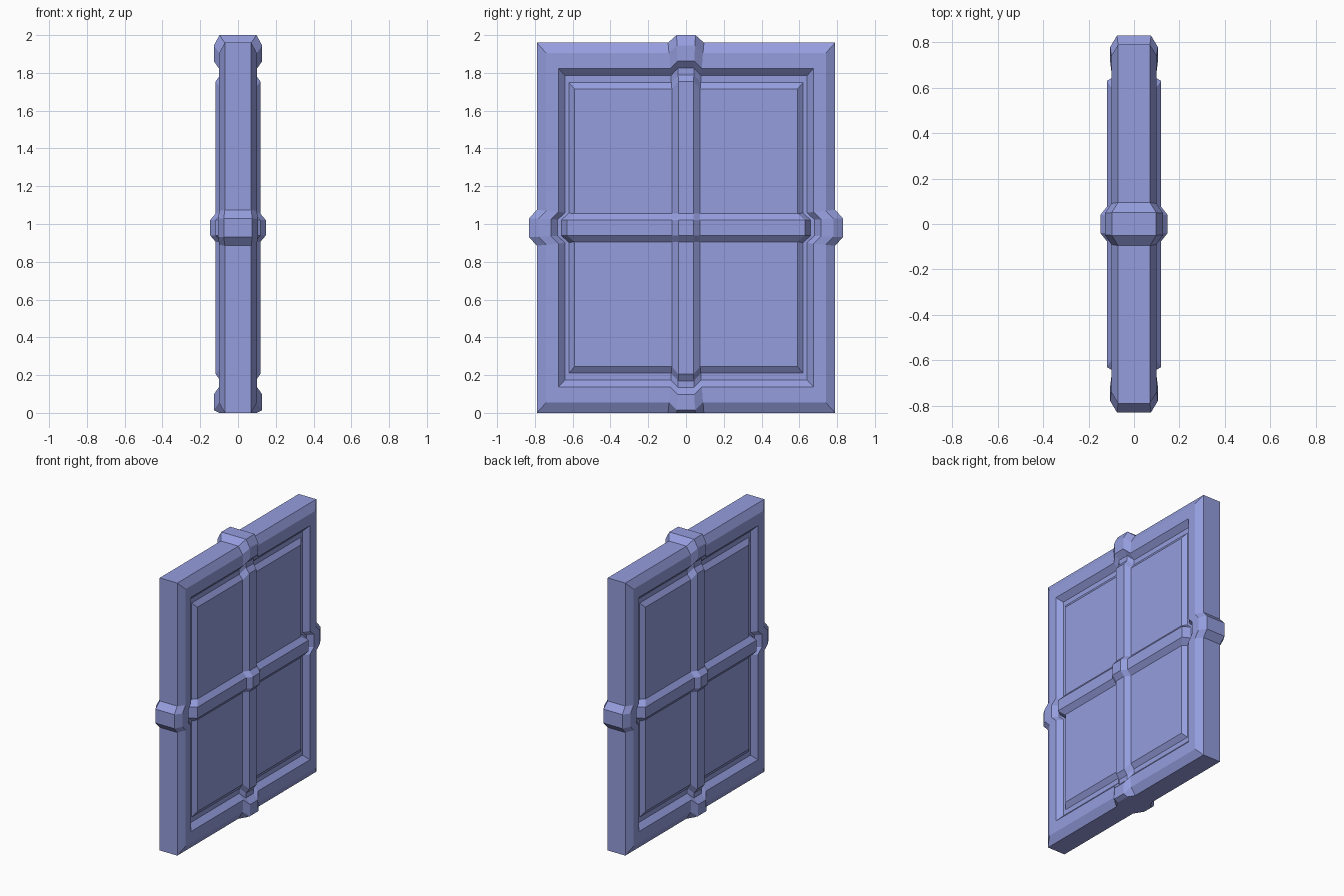
import bpy, bmesh

cube = bpy.data.objects.get("Cube")
if cube:
    bpy.data.objects.remove(cube, do_unlink=True)

paint = bpy.data.materials.new("periwinkle_blue")
paint.use_nodes = True
COLOR = (0.30, 0.34, 0.73, 1)
paint.diffuse_color = COLOR
paint.node_tree.nodes["Principled BSDF"].inputs["Base Color"].default_value = COLOR

HALF_WIDTH, HEIGHT, MID = 0.79, 1.96, 0.98
N = 6                       # grid lines per direction: corners, boss feet, boss tops
LAST = N - 1
BOSS = 0.04                 # how far the bosses push outward


def grid_point(i, j, inset_y, inset_z, x):
    """One point of the panel grid, pushed out where a bar or boss runs."""
    foot, top = 0.095 - 0.1 * inset_y, 0.05 - 0.05 * inset_y
    steps = [-foot, -top, top, foot]
    ys = [inset_y - HALF_WIDTH] + steps + [HALF_WIDTH - inset_y]
    zs = [inset_z] + [MID + s for s in steps] + [HEIGHT - inset_z]
    y, z = ys[i], zs[j]
    on_upright, on_crossbar = i in (2, 3), j in (2, 3)
    if x > 0:
        x += 0.028 * on_upright
        x += (0.005 if inset_y < 0.18 else 0.03) * on_crossbar
    if on_upright and j in (0, LAST):
        z += BOSS if j else -BOSS
    if on_crossbar and i in (0, LAST):
        y += BOSS if i else -BOSS
    return x, y, max(z, 0)


# Grid border, counter-clockwise
BORDER = ([(i, 0) for i in range(LAST)] + [(LAST, j) for j in range(LAST)]
          + [(i, LAST) for i in range(LAST, 0, -1)] + [(0, j) for j in range(LAST, 0, -1)])


def build(name, profile, filled=False):
    """Sweep a profile of (inset_y, inset_z, x) round the border; mirror to both faces."""
    bm = bmesh.new()
    loops = [[bm.verts.new(grid_point(i, j, *p)) for i, j in BORDER] for p in profile]
    for outer, inner in zip(loops, loops[1:]):
        for k in range(len(BORDER)):
            n = (k + 1) % len(BORDER)
            bm.faces.new((outer[k], outer[n], inner[n], inner[k]))
    if filled:
        grid = dict(zip(BORDER, loops[-1]))
        for i in range(1, LAST):
            for j in range(1, LAST):
                grid[i, j] = bm.verts.new(grid_point(i, j, *profile[-1]))
        for i in range(LAST):
            for j in range(LAST):
                bm.faces.new((grid[i, j], grid[i + 1, j], grid[i + 1, j + 1], grid[i, j + 1]))
    mesh = bpy.data.meshes.new(name)
    bm.to_mesh(mesh)
    bm.free()
    mesh.materials.append(paint)
    obj = bpy.data.objects.new(name, mesh)
    bpy.context.collection.objects.link(obj)
    obj.modifiers.new("both_faces", "MIRROR").use_axis = (True, False, False)
    return obj


GROOVE = (0.15, 0.175, 0.065)

# Outer frame with bosses at the middle of each side
build("frame", [(0, 0, 0), (0, 0, 0.07), (0.05, 0.055, 0.10), (0.115, 0.138, 0.10), GROOVE])

# Raised panel with crossing bars inside the groove
build("panel_with_bars", [GROOVE, (0.17, 0.21, 0.065), (0.20, 0.245, 0.09)], filled=True)
